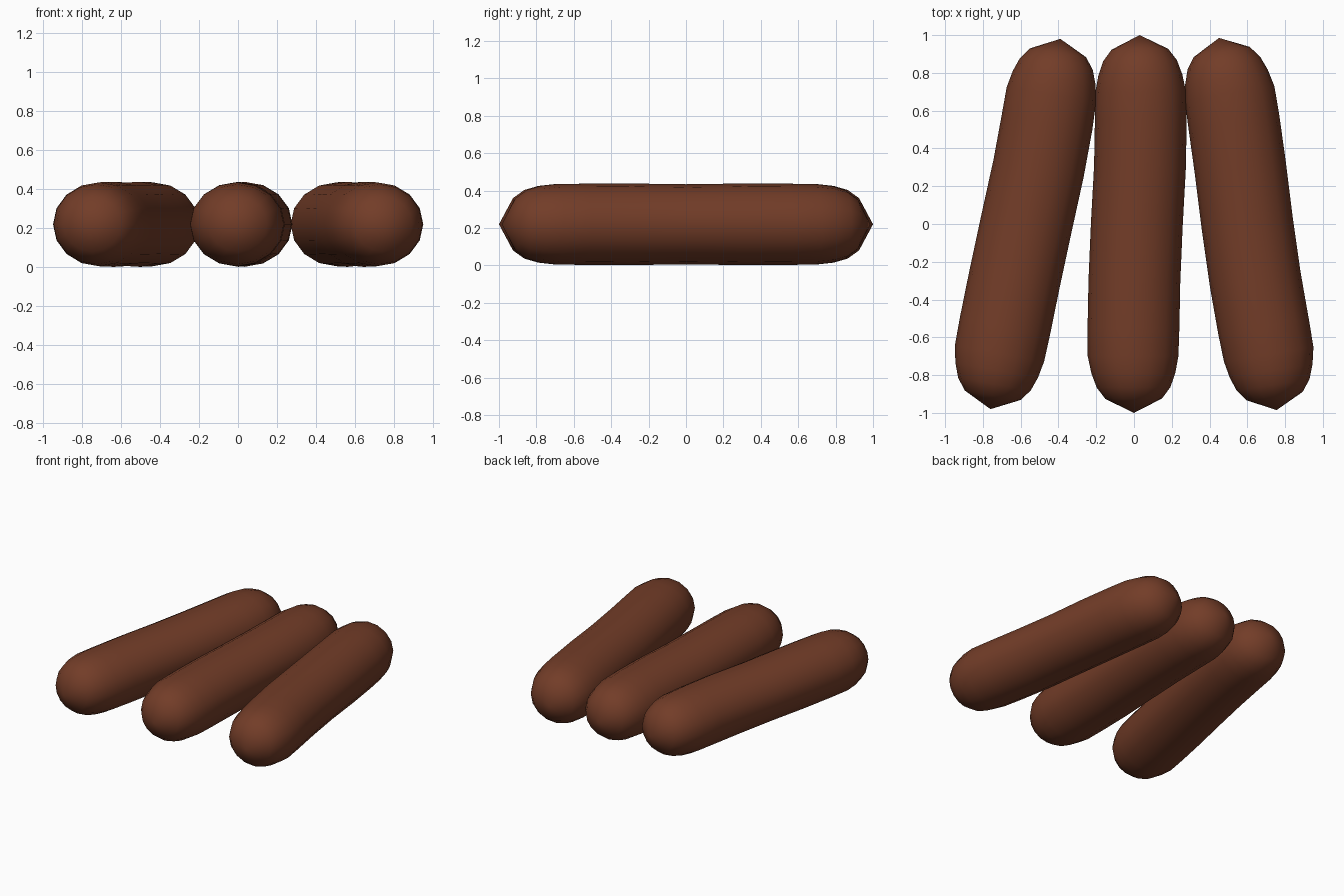
import bpy, bmesh, math
from mathutils import Vector

if "Cube" in bpy.data.objects:
    bpy.data.objects.remove(bpy.data.objects["Cube"])

brown = bpy.data.materials.new("sausage brown")
brown.diffuse_color = (0.17, 0.046, 0.021, 1)
brown.use_nodes = True
brown.node_tree.nodes["Principled BSDF"].inputs["Base Color"].default_value = brown.diffuse_color

SIDES = 16
MID_Z = 0.22
# (position along length -1..1, side radius, height radius) for one half
HALF = [(0.925, 0.15, 0.14), (0.865, 0.195, 0.183), (0.79, 0.222, 0.205),
        (0.70, 0.24, 0.215), (0.55, 0.243, 0.217), (0.3, 0.243, 0.218)]
STATIONS = ([(-t, a, b) for t, a, b in HALF] + [(0, 0.243, 0.214)]
            + [(t, a, b) for t, a, b in reversed(HALF)])


def centre_x(path, y):
    """Piecewise-linear centre line."""
    for (y0, x0), (y1, x1) in zip(path, path[1:]):
        if y <= y1:
            break
    return x0 + (x1 - x0) * (y - y0) / (y1 - y0)


def sausage(name, path):
    length = path[-1][0]
    bm = bmesh.new()
    rings = []
    for t, side, height in STATIONS:
        y = t * length
        c = Vector((centre_x(path, y), y, MID_Z))
        # rings stand across the local direction of the centre line
        lo, hi = max(y - 0.3, -length), min(y + 0.3, length)
        d = Vector((centre_x(path, hi) - centre_x(path, lo), hi - lo, 0)).normalized()
        across = Vector((d.y, -d.x, 0))
        ring = []
        for i in range(SIDES):
            a = 2 * math.pi * i / SIDES
            ring.append(bm.verts.new(c + across * side * math.cos(a)
                                     + Vector((0, 0, height * math.sin(a)))))
        rings.append(ring)
    for r0, r1 in zip(rings, rings[1:]):
        for i in range(SIDES):
            j = (i + 1) % SIDES
            bm.faces.new((r0[i], r0[j], r1[j], r1[i]))
    # pointed fan at each tip
    for ring, (y, x) in ((rings[0], path[0]), (rings[-1], path[-1])):
        tip = bm.verts.new((x, y, MID_Z))
        for i in range(SIDES):
            bm.faces.new((ring[i], ring[(i + 1) % SIDES], tip))
    bmesh.ops.recalc_face_normals(bm, faces=bm.faces)
    for f in bm.faces:
        f.smooth = True
    mesh = bpy.data.meshes.new(name)
    bm.to_mesh(mesh)
    bm.free()
    mesh.materials.append(brown)
    bpy.context.collection.objects.link(bpy.data.objects.new(name, mesh))


# centre lines as (y, x) points
sausage("left_sausage", [(-0.98, -0.76), (-0.7, -0.715), (-0.35, -0.645), (0, -0.57),
                         (0.4, -0.482), (0.7, -0.435), (0.98, -0.39)])
sausage("middle_sausage", [(-1, 0), (-0.7, -0.005), (-0.35, 0), (0, 0.015),
                           (0.4, 0.037), (0.7, 0.035), (1, 0.03)])
sausage("right_sausage", [(-0.985, 0.755), (-0.7, 0.715), (-0.35, 0.65), (0, 0.60),
                          (0.4, 0.55), (0.7, 0.505), (0.985, 0.45)])
